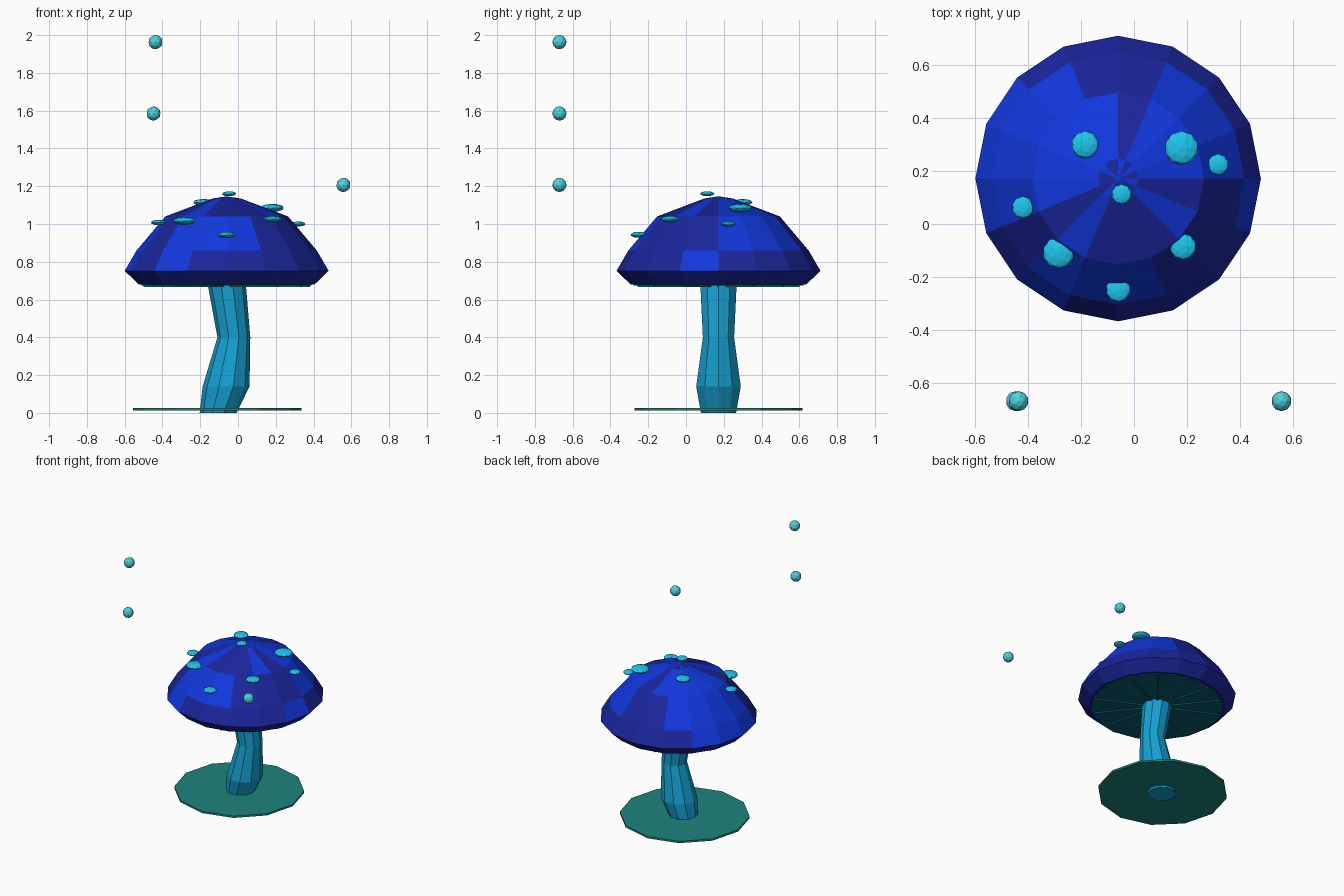
import bpy, bmesh, random
from math import cos, sin, pi, tau
from mathutils import Matrix, Vector

if "Cube" in bpy.data.objects:
    bpy.data.objects.remove(bpy.data.objects["Cube"])

random.seed(4)
CX, CY = -0.06, 0.172


def material(name, r, g, b):
    m = bpy.data.materials.new(name)
    m.diffuse_color = (*[(c / 255) ** 2.2 for c in (r, g, b)], 1)
    m.use_nodes = True
    m.node_tree.nodes["Principled BSDF"].inputs["Base Color"].default_value = m.diffuse_color
    return m


BLUE = material("bright_blue", 24, 58, 222)
NAVY = material("deep_blue", 32, 42, 155)
STEM = material("stem_blue", 28, 160, 210)
GILL = material("gill_teal", 16, 90, 112)
RIB = material("rib_teal", 24, 125, 140)
MOSS = material("ground_teal", 34, 130, 124)
SPOT = material("spot_cyan", 36, 196, 236)
SPORE = material("spore_cyan", 80, 210, 220)


def finish(name, bm, *mats):
    bmesh.ops.recalc_face_normals(bm, faces=bm.faces)
    me = bpy.data.meshes.new(name)
    bm.to_mesh(me)
    bm.free()
    ob = bpy.data.objects.new(name, me)
    bpy.context.collection.objects.link(ob)
    for m in mats:
        me.materials.append(m)
    return ob


def loft(bm, rings, sides):
    """Skin stacked polygon rings (x, y, z, radius) and cap both ends."""
    loops = [[bm.verts.new((x + r * cos(tau * i / sides), y + r * sin(tau * i / sides), z))
              for i in range(sides)] for x, y, z, r in rings]
    for a, b in zip(loops, loops[1:]):
        for i in range(sides):
            j = (i + 1) % sides
            bm.faces.new((a[i], a[j], b[j], b[i]))
    bm.faces.new(loops[0])
    bm.faces.new(loops[-1])


def ball(name, pos, scale, mat):
    bm = bmesh.new()
    bmesh.ops.create_icosphere(bm, subdivisions=2, radius=1,
                               matrix=Matrix.LocRotScale(Vector(pos), None, Vector(scale)))
    finish(name, bm, mat)


# Ground patch
bm = bmesh.new()
loft(bm, [(-0.11, CY, 0.012, 0.445), (-0.11, CY, 0.026, 0.445)], 12)
finish("ground_patch", bm, MOSS)

# Crooked stem
bm = bmesh.new()
loft(bm, [(-0.105, CY, 0, 0.098), (-0.063, CY, 0.14, 0.124),
          (-0.022, CY, 0.40, 0.087), (-0.062, CY, 0.70, 0.102)], 10)
finish("stem", bm, STEM)

# Faceted cap with mixed blue panels
bm = bmesh.new()
profile = [(0.68, 0.465), (0.752, 0.54), (0.86, 0.477), (1.04, 0.325), (1.135, 0.075), (1.145, 0.01)]
loft(bm, [(CX, CY, z, r) for z, r in profile], 16)
for f in bm.faces:
    z = f.calc_center_median().z
    f.material_index = 1 if z < 0.74 or random.random() < 0.5 else 0
finish("cap", bm, BLUE, NAVY)

# Gill disc and radial ribs under the cap
bm = bmesh.new()
loft(bm, [(CX, CY, 0.675, 0.45), (CX, CY, 0.69, 0.45)], 16)
finish("gill_disc", bm, GILL)
bm = bmesh.new()
for i in range(14):
    bmesh.ops.create_cube(bm, size=1, matrix=Matrix.Translation((CX, CY, 0.674))
                          @ Matrix.Rotation(tau * i / 14, 4, 'Z')
                          @ Matrix.Translation((0.265, 0, 0))
                          @ Matrix.Diagonal((0.35, 0.008, 0.014, 1)))
finish("gill_ribs", bm, RIB)

# Flattened spots on the cap
spots = [(-0.185, 0.30, 1.115, 0.052), (0.18, 0.288, 1.085, 0.064), (0.318, 0.225, 1.0, 0.04),
         (-0.047, 0.113, 1.16, 0.038), (-0.42, 0.063, 1.008, 0.042), (-0.285, -0.108, 1.017, 0.06),
         (0.185, -0.085, 1.026, 0.05), (-0.06, -0.248, 0.943, 0.047)]
for i, (x, y, z, r) in enumerate(spots):
    ball(f"cap_spot_{i + 1}", (x, y, z), (r, r, r * 0.34), SPOT)

# Floating spores
for i, (x, z) in enumerate([(-0.437, 1.963), (-0.447, 1.585), (0.558, 1.207)]):
    ball(f"spore_{i + 1}", (x, -0.67, z), (0.038,) * 3, SPORE)
